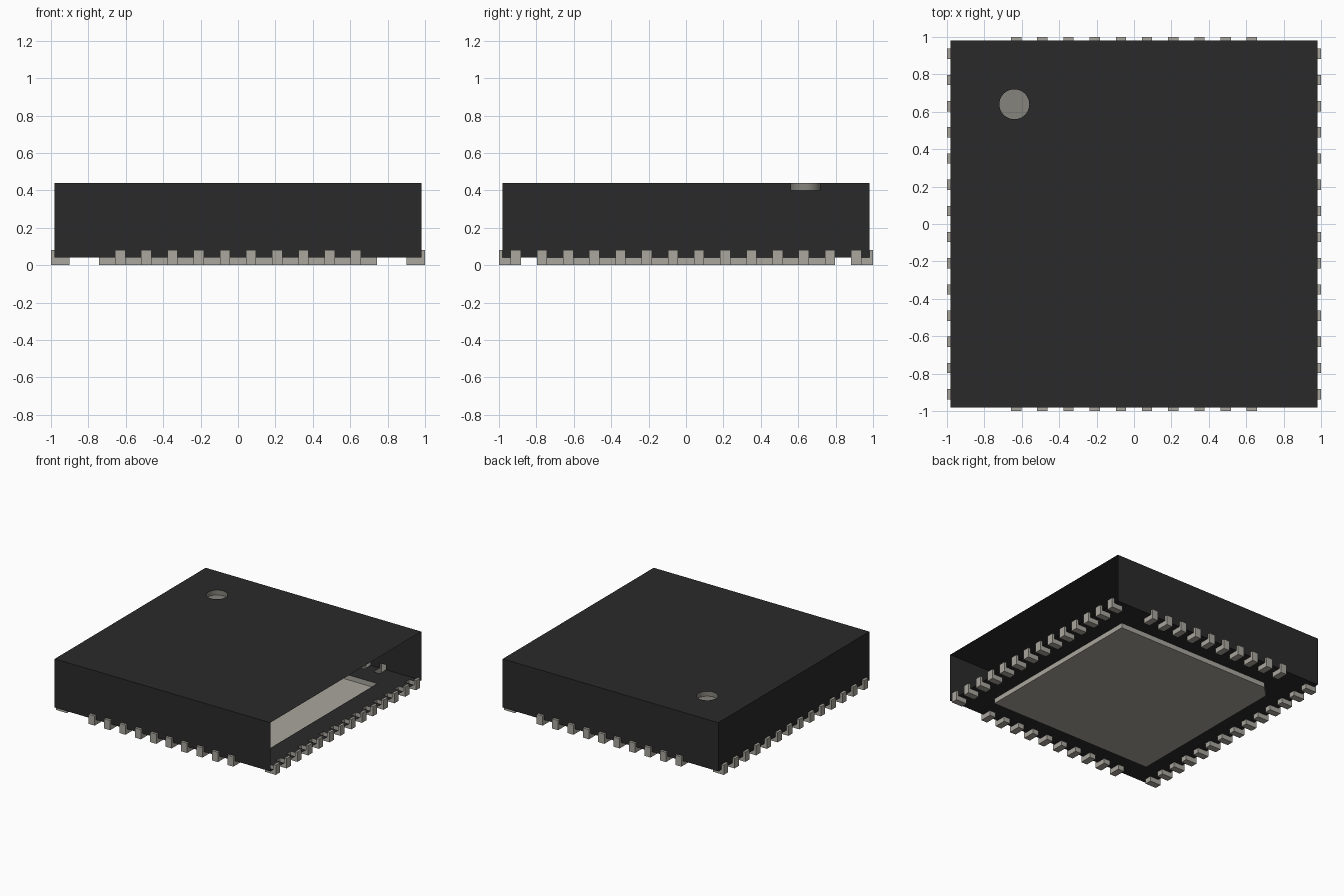
import bpy, bmesh, math
from mathutils import Matrix

cube = bpy.data.objects.get("Cube")
if cube:
    bpy.data.objects.remove(cube, do_unlink=True)


def material(name, rgb):
    m = bpy.data.materials.new(name)
    m.use_nodes = True
    m.diffuse_color = (*rgb, 1)
    m.node_tree.nodes["Principled BSDF"].inputs["Base Color"].default_value = (*rgb, 1)
    return m


BODY, METAL, DOT = 0, 1, 2
MATS = [material("black_plastic", (0.023, 0.023, 0.023)),
        material("pale_metal", (0.40, 0.385, 0.34)),
        material("grey_marker", (0.237, 0.229, 0.20))]


def prism(bm, points, direction):
    """Extrude a closed outline of 3D points along a direction."""
    face = bm.faces.new([bm.verts.new(p) for p in points])
    new = bmesh.ops.extrude_face_region(bm, geom=[face])["geom"]
    verts = [g for g in new if isinstance(g, bmesh.types.BMVert)]
    bmesh.ops.translate(bm, vec=direction, verts=verts)


def make_object(name, bm, mat):
    bmesh.ops.recalc_face_normals(bm, faces=bm.faces[:])
    for f in bm.faces:
        f.material_index = mat
    mesh = bpy.data.meshes.new(name)
    bm.to_mesh(mesh)
    bm.free()
    for m in MATS:
        mesh.materials.append(m)
    ob = bpy.data.objects.new(name, mesh)
    bpy.context.collection.objects.link(ob)
    return ob


def combine(target, tool, operation):
    """Boolean the tool into the target and discard the tool."""
    tool.hide_render = True
    mod = target.modifiers.new(operation, "BOOLEAN")
    mod.operation = operation
    mod.solver = "EXACT"
    mod.object = tool
    bpy.context.view_layer.objects.active = target
    bpy.ops.object.modifier_apply(modifier=mod.name)
    bpy.data.objects.remove(tool, do_unlink=True)


# Package body
H = 0.98
bm = bmesh.new()
prism(bm, [(-H, -H, 0.04), (H, -H, 0.04), (H, H, 0.04), (-H, H, 0.04)], (0, 0, 0.40))
shell = make_object("package", bm, BODY)

# L-shaped contacts along all four edges
PITCH, W = 0.14, 0.055
L = [(0.90, 0), (1.0, 0), (1.0, 0.08), (0.97, 0.08), (0.97, 0.05), (0.90, 0.05)]
bm = bmesh.new()
for side, count in enumerate((14, 10, 14, 10)):
    before = set(bm.verts)
    for i in range(count):
        y = (i - (count - 1) / 2) * PITCH - W / 2
        prism(bm, [(r, y, z) for r, z in L], (0, W, 0))
    bmesh.ops.rotate(bm, verts=[v for v in bm.verts if v not in before],
                     matrix=Matrix.Rotation(side * math.pi / 2, 3, "Z"))
combine(shell, make_object("contact_tool", bm, METAL), "UNION")

# Underside pad with one chamfered corner
P, C = 0.744, 0.09
bm = bmesh.new()
prism(bm, [(-P, -P, 0), (P, -P, 0), (P, P, 0), (C - P, P, 0), (-P, P - C, 0)], (0, 0, 0.05))
combine(shell, make_object("pad_tool", bm, METAL), "UNION")

# Round recessed marker in the top
bm = bmesh.new()
bmesh.ops.create_cone(bm, cap_ends=True, segments=48, radius1=0.08, radius2=0.08,
                      depth=0.10, matrix=Matrix.Translation((-0.64, 0.64, 0.45)))
combine(shell, make_object("marker_tool", bm, DOT), "DIFFERENCE")


def is_pad(f):
    c = f.calc_center_median()
    return abs(c.x) < 0.8 and abs(c.y) < 0.8


# The +x wall is open, and the shell is split into named parts of one colour
parts = {"package_body": (BODY, lambda f: f.normal.x < 0.9),
         "edge_contacts": (METAL, lambda f: not is_pad(f)),
         "underside_pad": (METAL, is_pad),
         "orientation_marker": (DOT, lambda f: True)}
for name, (mat, keep) in parts.items():
    bm = bmesh.new()
    bm.from_mesh(shell.data)
    bm.normal_update()
    bmesh.ops.delete(bm, geom=[f for f in bm.faces if f.material_index != mat or not keep(f)],
                     context="FACES")
    for f in bm.faces:
        f.material_index = 0
        f.smooth = mat == DOT and abs(f.normal.z) < 0.5
    for e in bm.edges:
        e.smooth = not (e.is_manifold and e.calc_face_angle(0) > 0.5)
    mesh = bpy.data.meshes.new(name)
    mesh.materials.append(MATS[mat])
    bm.to_mesh(mesh)
    bm.free()
    bpy.context.collection.objects.link(bpy.data.objects.new(name, mesh))
bpy.data.objects.remove(shell, do_unlink=True)
